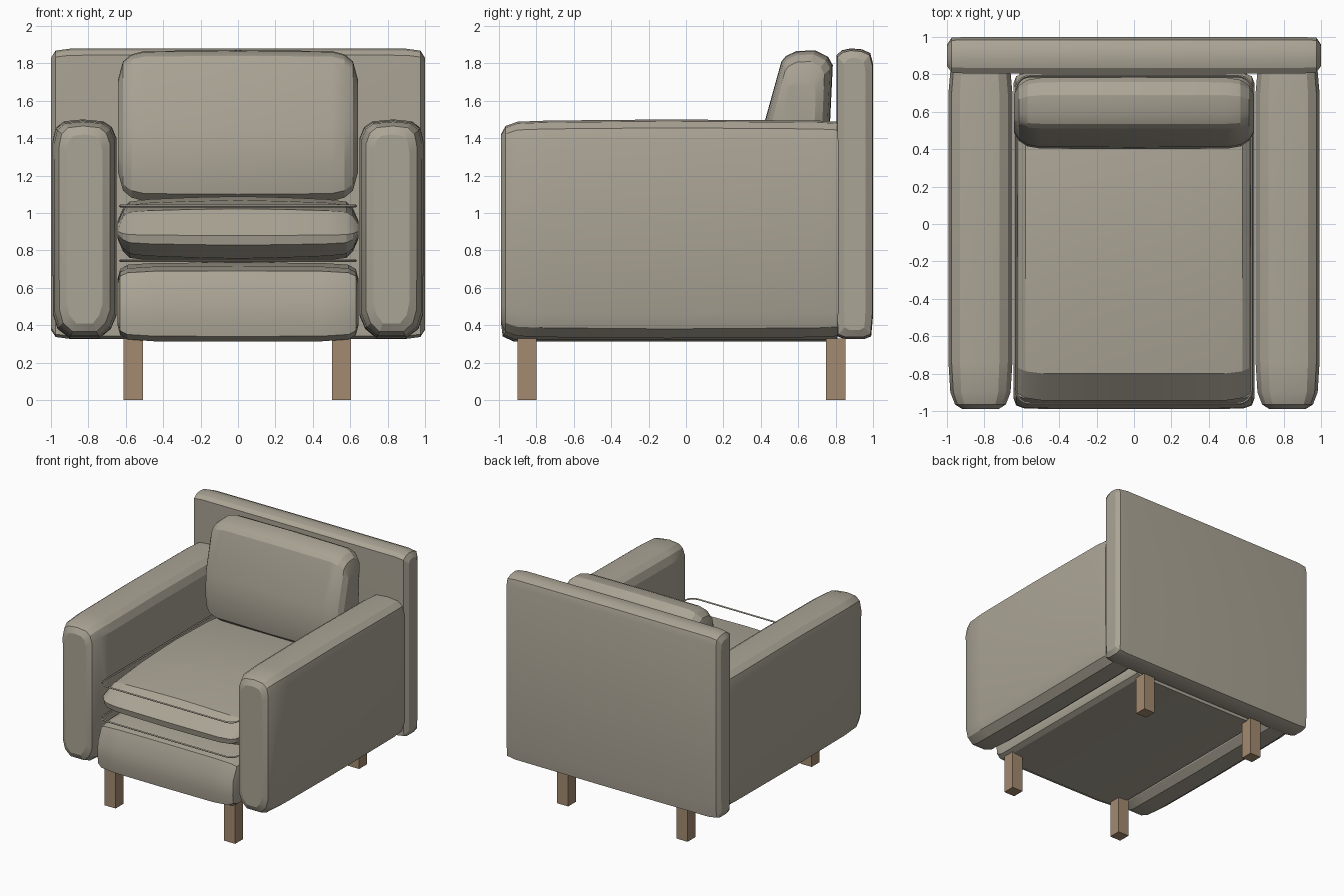
import bpy, math

if "Cube" in bpy.data.objects:
    bpy.data.objects.remove(bpy.data.objects["Cube"])


def material(name, rgb):
    m = bpy.data.materials.new(name)
    m.diffuse_color = (*rgb, 1)
    m.use_nodes = True
    m.node_tree.nodes["Principled BSDF"].inputs["Base Color"].default_value = m.diffuse_color
    return m


FABRIC = material("warm grey fabric", (0.41, 0.375, 0.305))
WOOD = material("light brown wood", (0.37, 0.255, 0.16))


def finish(obj, mat, angle=22):
    obj.data.materials.append(mat)
    bpy.ops.object.select_all(action='DESELECT')
    obj.select_set(True)
    bpy.context.view_layer.objects.active = obj
    bpy.ops.object.mode_set(mode='EDIT')
    bpy.ops.mesh.select_all(action='SELECT')
    bpy.ops.mesh.normals_make_consistent(inside=False)
    bpy.ops.object.mode_set(mode='OBJECT')
    bpy.ops.object.shade_smooth_by_angle(angle=math.radians(angle))
    return obj


def loft(name, profile, stations, axis='x', mat=FABRIC):
    """Sweep a closed profile through stations (position, inset_a, inset_b)."""
    a, b = zip(*profile)
    ca, cb = (min(a) + max(a)) / 2, (min(b) + max(b)) / 2
    ha, hb = (max(a) - min(a)) / 2, (max(b) - min(b)) / 2
    n, verts, faces = len(profile), [], []
    for pos, da, db in stations:
        for u, v in profile:
            u = ca + (u - ca) * (ha - da) / ha
            v = cb + (v - cb) * (hb - db) / hb
            verts.append((pos, u, v) if axis == 'x' else (u, pos, v))
    for s in range(len(stations) - 1):
        for i in range(n):
            j = (i + 1) % n
            faces.append((s * n + i, s * n + j, (s + 1) * n + j, (s + 1) * n + i))
    last = (len(stations) - 1) * n
    faces += [tuple(range(n)), tuple(range(last, last + n))]
    mesh = bpy.data.meshes.new(name)
    mesh.from_pydata(verts, [], faces)
    obj = bpy.data.objects.new(name, mesh)
    bpy.context.collection.objects.link(obj)
    return finish(obj, mat)


def both_sides(half):
    """Mirror stations given from the middle outwards."""
    return [(-x, p, q) for x, p, q in reversed(half) if x > 0] + half


# Backrest panel
loft("backrest_panel",
     [(0.81, 0.34), (0.85, 0.325), (0.95, 0.325), (0.99, 0.34), (1.0, 0.45), (1.0, 1.80),
      (0.985, 1.855), (0.94, 1.875), (0.88, 1.88), (0.835, 1.87), (0.805, 1.845), (0.805, 0.45)],
     both_sides([(0, 0, 0), (0.90, 0, 0.002), (0.975, 0.004, 0.012), (1.0, 0.04, 0.05)]))

# Armrests: soft slabs with tapered undersides and worn front ends
arm = [(0.74, 0.33), (0.90, 0.33), (0.965, 0.38), (0.99, 0.46), (0.992, 1.38), (0.975, 1.455),
       (0.93, 1.49), (0.83, 1.50), (0.72, 1.49), (0.675, 1.46), (0.65, 1.40), (0.65, 0.45), (0.68, 0.38)]
arm_stations = [(-0.99, 0.075, 0.08), (-0.965, 0.035, 0.035), (-0.90, 0.01, 0.012), (-0.74, 0, 0.006),
                (-0.10, 0, 0), (0.70, 0, 0.006), (0.815, 0.01, 0.012)]
for side, s in (("left", -1), ("right", 1)):
    loft(side + "_armrest", [(s * x, z) for x, z in arm], arm_stations, 'y')

# Seat base
loft("seat_base",
     [(-0.92, 0.312), (-0.98, 0.34), (-0.99, 0.42), (-0.985, 0.56), (-0.935, 0.69), (-0.80, 0.715),
      (0.0, 0.735), (0.81, 0.715), (0.81, 0.312)],
     both_sides([(0, 0, 0), (0.45, 0, 0.002), (0.59, 0.005, 0.012), (0.63, 0.02, 0.035), (0.645, 0.06, 0.09)]))

# Seat cushion: lens-shaped edge and a domed top
loft("seat_cushion",
     [(-0.80, 0.76), (-0.935, 0.83), (-0.945, 0.88), (-0.80, 1.02), (-0.45, 1.065), (0.0, 1.085),
      (0.45, 1.07), (0.75, 1.03), (0.80, 0.88), (0.75, 0.76), (0.0, 0.735)],
     both_sides([(0, 0, -0.004), (0.25, 0, 0.002), (0.48, 0, 0.012), (0.58, 0.015, 0.025),
                 (0.615, 0.035, 0.06), (0.645, 0.07, 0.13)]))

# Back cushion: leaning, plump
loft("back_cushion",
     [(0.47, 1.06), (0.42, 1.10), (0.40, 1.22), (0.41, 1.45), (0.51, 1.81), (0.535, 1.84), (0.59, 1.865),
      (0.69, 1.87), (0.76, 1.835), (0.785, 1.79), (0.77, 1.48), (0.76, 1.15), (0.70, 1.06)],
     both_sides([(0, 0, 0), (0.50, 0.003, 0.004), (0.57, 0.015, 0.022), (0.615, 0.045, 0.06),
                 (0.642, 0.09, 0.16)]))

# Thin piping loops around the seat cushion
for name, z in (("upper_piping", 1.037), ("lower_piping", 0.745)):
    pts, r = [], 0.07
    for k, (cx, cy) in enumerate([(0.56, 0.72), (-0.56, 0.72), (-0.56, -0.89), (0.56, -0.89)]):
        for i in range(5):
            t = (k + i / 4) * math.pi / 2
            pts.append((cx + r * math.cos(t), cy + r * math.sin(t), z, 1))
    curve = bpy.data.curves.new(name, 'CURVE')
    curve.dimensions = '3D'
    curve.bevel_depth, curve.bevel_resolution = 0.007, 0
    spline = curve.splines.new('POLY')
    spline.points.add(len(pts) - 1)
    for p, co in zip(spline.points, pts):
        p.co = co
    spline.use_cyclic_u = True
    obj = bpy.data.objects.new(name, curve)
    bpy.context.collection.objects.link(obj)
    bpy.ops.object.select_all(action='DESELECT')
    obj.select_set(True)
    bpy.context.view_layer.objects.active = obj
    bpy.ops.object.convert(target='MESH')
    finish(bpy.context.view_layer.objects.active, FABRIC, 30)

# Square wooden legs
for side, x in (("left", -0.56), ("right", 0.553)):
    for end, y in (("front", -0.85), ("back", 0.80)):
        h = 0.0515
        loft(f"{end}_{side}_leg",
             [(y - h, 0), (y + h, 0), (y + h, 0.33), (y - h, 0.33)],
             [(x - h, 0, 0), (x + h, 0, 0)], mat=WOOD)
